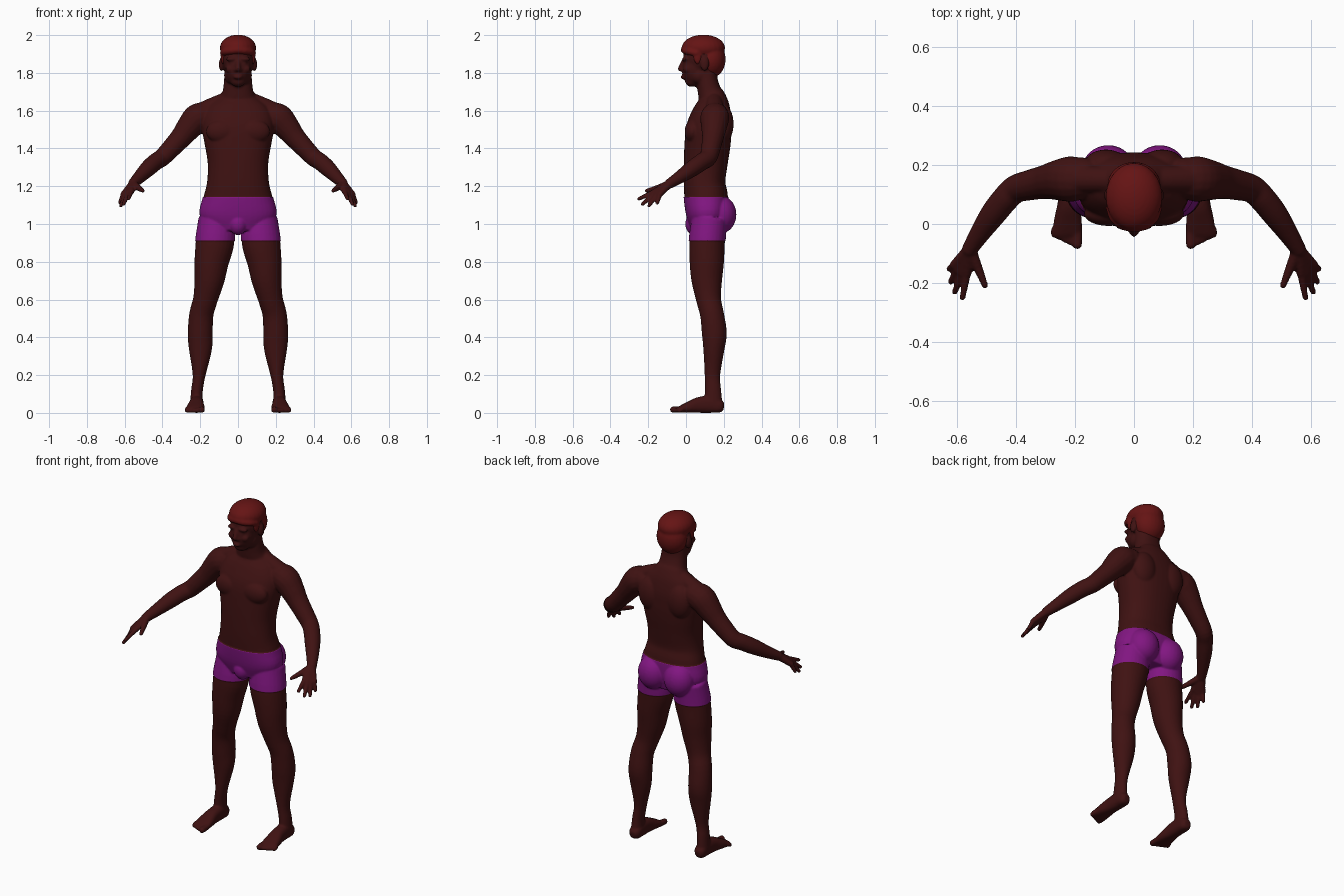
import bpy, bmesh, math
from mathutils import Vector, Matrix

if "Cube" in bpy.data.objects:
    bpy.data.objects.remove(bpy.data.objects["Cube"], do_unlink=True)


def material(name, rgb):
    m = bpy.data.materials.new(name)
    m.use_nodes = True
    m.diffuse_color = (*rgb, 1)
    m.node_tree.nodes["Principled BSDF"].inputs["Base Color"].default_value = (*rgb, 1)
    return m


SKIN = material("dark skin", (0.05, 0.006, 0.006))
HAIR = material("dark red hair", (0.13, 0.007, 0.007))
SHORTS = material("purple shorts", (0.22, 0.008, 0.22))


def ball(bm, centre, radii):
    """Ellipsoid mass."""
    mat = Matrix.Translation(centre) @ Matrix.Diagonal((*radii, 1))
    bmesh.ops.create_uvsphere(bm, u_segments=24, v_segments=16, radius=1, matrix=mat)


def spline(rows, steps=4):
    """Catmull-Rom through rows of numbers."""
    rows = [Vector(r) for r in rows]
    out = []
    for i in range(len(rows) - 1):
        b, c = rows[i], rows[i + 1]
        a = rows[i - 1] if i else b * 2 - c
        d = rows[i + 2] if i + 2 < len(rows) else c * 2 - b
        for k in range(steps):
            t = k / steps
            out.append(b + (c - a) * (t / 2) + (a * 2 - b * 5 + c * 4 - d) * (t * t / 2)
                       + (b * 3 - a - c * 3 + d) * (t ** 3 / 2))
    return out + [rows[-1]]


def loft(bm, rows, hint, power=2.0, sides=28):
    """Skin of rings (x, y, z, half width along hint, half depth)."""
    rows = spline(rows)
    pts = [Vector(r[:3]) for r in rows]
    rings = []
    for i, r in enumerate(rows):
        axis = (pts[min(i + 1, len(pts) - 1)] - pts[max(i - 1, 0)]).normalized()
        u = (Vector(hint) - axis * axis.dot(Vector(hint))).normalized()
        v = axis.cross(u)
        ring = []
        for k in range(sides):
            c, s = math.cos(math.tau * k / sides), math.sin(math.tau * k / sides)
            cu = math.copysign(abs(c) ** (2 / power), c) * r[3]
            sv = math.copysign(abs(s) ** (2 / power), s) * r[4]
            ring.append(bm.verts.new(pts[i] + u * cu + v * sv))
        rings.append(ring)
    for a, b in zip(rings, rings[1:]):
        for k in range(sides):
            n = (k + 1) % sides
            bm.faces.new((a[k], a[n], b[n], b[k]))
    bm.faces.new(rings[0][::-1])
    bm.faces.new(rings[-1])


def tube(bm, rows):
    """Round limb with rounded ends, rows of (x, y, z, radius)."""
    loft(bm, [(*r, r[3]) for r in rows], (0, 0.3, 1), sides=16)
    for r in (rows[0], rows[-1]):
        ball(bm, r[:3], (r[3],) * 3)


def fuse(name, bm, voxel, smooth):
    """Mirror the masses and melt them into one smooth surface."""
    bmesh.ops.recalc_face_normals(bm, faces=bm.faces)
    me = bpy.data.meshes.new(name)
    bm.to_mesh(me)
    bm.free()
    ob = bpy.data.objects.new(name, me)
    bpy.context.collection.objects.link(ob)
    ob.modifiers.new("mirror", "MIRROR").use_mirror_merge = False
    rm = ob.modifiers.new("remesh", "REMESH")
    rm.mode, rm.voxel_size = "VOXEL", voxel
    sm = ob.modifiers.new("smooth", "SMOOTH")
    sm.factor, sm.iterations = 0.5, smooth
    dg = bpy.context.evaluated_depsgraph_get()
    ob.data = bpy.data.meshes.new_from_object(ob.evaluated_get(dg))
    ob.modifiers.clear()
    ob.data.polygons.foreach_set("use_smooth", [True] * len(ob.data.polygons))
    return ob


body = bmesh.new()

# torso and neck: height, half width, front, back
torso = [(0.97, .15, .03, .2), (1.05, .2, .005, .22), (1.14, .183, -.008, .222),
         (1.22, .164, -.012, .208), (1.32, .16, -.012, .22), (1.42, .176, -.008, .235),
         (1.5, .19, 0, .242), (1.57, .185, .025, .243), (1.63, .15, .05, .23),
         (1.67, .105, .062, .21), (1.7, .082, .062, .188), (1.76, .074, .055, .168),
         (1.83, .07, .05, .165)]
loft(body, [(0, (f + b) / 2, z, w, (b - f) / 2) for z, w, f, b in torso], (1, 0, 0), 2.3, 40)
ball(body, (.085, .035, 1.49), (.085, .042, .062))     # chest
ball(body, (.095, .2, 1.53), (.075, .052, .1))         # shoulder blade
ball(body, (.087, .185, 1.05), (.085, .078, .095))     # buttock
ball(body, (0, .045, 1.0), (.045, .045, .055))
tube(body, [(.03, .15, 1.665, .045), (.11, .15, 1.635, .045), (.2, .152, 1.59, .05)])

# leg
loft(body, [(.115, .125, 1.03, .09, .09), (.121, .112, .91, .102, .094),
            (.14, .11, .8, .091, .091), (.152, .11, .7, .079, .081),
            (.173, .12, .6, .065, .066), (.194, .138, .52, .064, .063),
            (.2, .15, .42, .066, .066), (.199, .147, .33, .06, .055),
            (.206, .14, .2, .034, .041), (.217, .143, .12, .031, .043),
            (.22, .145, .05, .034, .048)], (1, 0, 0))

# foot and toes
loft(body, [(.217, .2, .03, .018, .02), (.218, .18, .034, .033, .034),
            (.218, .13, .045, .036, .045), (.22, .07, .042, .038, .042),
            (.223, .02, .031, .046, .031), (.225, -.025, .02, .05, .02),
            (.225, -.042, .015, .046, .014)], (1, 0, 0), 2.5)
for i in range(5):
    r = .017 if i == 0 else .0125
    x = .192 if i == 0 else .195 + .0185 * i
    tip = -.069 + .0085 * i
    tube(body, [(x, -.02, .02, r), (x, tip, r, r)])

# arm
tube(body, [(.17, .155, 1.575, .07), (.215, .152, 1.56, .077), (.26, .148, 1.51, .068),
            (.3, .142, 1.46, .058), (.35, .132, 1.405, .052), (.4, .118, 1.353, .048),
            (.435, .085, 1.33, .046), (.475, .035, 1.295, .044), (.52, -.03, 1.25, .035),
            (.555, -.085, 1.215, .027)])

# palm, fingers and thumb
fingers = [((.564, -.165, 1.172), (.58, -.25, 1.133)), ((.581, -.165, 1.162), (.606, -.23, 1.105)),
           ((.597, -.155, 1.154), (.62, -.196, 1.097)), ((.608, -.138, 1.157), (.625, -.152, 1.113))]
for knuckle, tip in fingers:
    tube(body, [(.557, -.088, 1.213, .022), (*knuckle, .0155)])
    tube(body, [(*knuckle, .0135), (*tip, .0105)])
tube(body, [(.55, -.095, 1.21, .02), (.525, -.155, 1.19, .0155), (.504, -.208, 1.176, .011)])

# head and face
ball(body, (0, .095, 1.88), (.088, .11, .108))
ball(body, (0, .048, 1.825), (.07, .07, .098))
ball(body, (0, .03, 1.76), (.042, .036, .034))
ball(body, (.032, .072, 1.788), (.042, .052, .048))
ball(body, (.04, .008, 1.82), (.026, .022, .022))
ball(body, (.033, -.005, 1.873), (.032, .016, .012))
ball(body, (.032, .001, 1.85), (.014, .013, .01))
ball(body, (0, -.014, 1.778), (.024, .014, .012))
ball(body, (.089, .098, 1.845), (.012, .022, .036))
tube(body, [(0, -.012, 1.865, .011), (0, -.03, 1.822, .014)])
ball(body, (.01, -.02, 1.816), (.012, .013, .01))

person = fuse("body", body, .0062, 4)

# shorts: cut clean hems, colour and slightly thicken the cloth
LOW, HIGH, REACH = .912, 1.142, .32
bm = bmesh.new()
bm.from_mesh(person.data)
for z in (LOW, HIGH):
    bmesh.ops.bisect_plane(bm, geom=bm.verts[:] + bm.edges[:] + bm.faces[:], dist=1e-5,
                           plane_co=(0, 0, z), plane_no=(0, 0, 1))
bm.normal_update()
cloth = set()
for f in bm.faces:
    c = f.calc_center_median()
    f.material_index = int(LOW < c.z < HIGH and abs(c.x) < REACH)
    if f.material_index:
        cloth.update(f.verts)
for v, n in [(v, v.normal.copy()) for v in cloth]:
    v.co += n * .004
for v in bm.verts:
    v.co.z = max(v.co.z, 0)
bm.to_mesh(person.data)
bm.free()
for m in (SKIN, SHORTS):
    person.data.materials.append(m)

# hair: crown, back of the head, sideburn and swept fringe
hair = bmesh.new()
ball(hair, (0, .092, 1.932), (.096, .115, .07))
ball(hair, (0, .132, 1.872), (.09, .078, .098))
ball(hair, (.078, .062, 1.885), (.014, .022, .04))
tube(hair, [(0, -.008, 1.922, .02), (.035, -.001, 1.918, .02), (.065, .022, 1.912, .019),
            (.08, .055, 1.905, .016)])
crop = fuse("hair", hair, .0062, 4)
crop.data.materials.append(HAIR)
